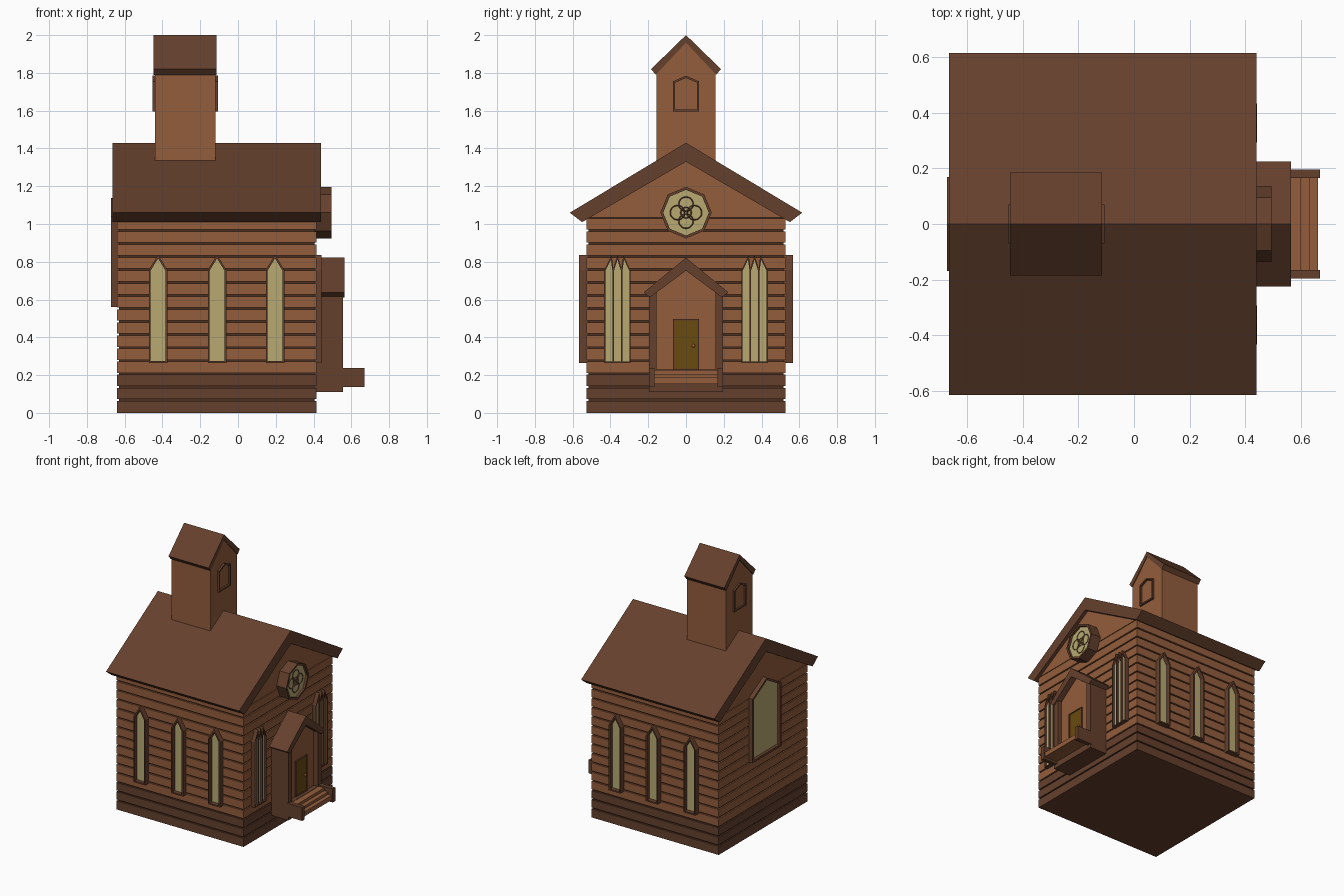
import bpy, math
from mathutils import Vector

if "Cube" in bpy.data.objects:
    bpy.data.objects.remove(bpy.data.objects["Cube"])


def material(name, r, g, b):
    m = bpy.data.materials.new(name)
    m.diffuse_color = (r, g, b, 1)
    m.use_nodes = True
    m.node_tree.nodes["Principled BSDF"].inputs["Base Color"].default_value = m.diffuse_color
    return m


WALL = material("wall_brown", .29, .11, .045)
DARK = material("dark_brown", .13, .051, .026)
SHADE = material("groove_brown", .07, .027, .014)
GLASS = material("pale_glass", .48, .40, .17)
DOOR = material("door_olive", .14, .07, .005)
KNOB = material("knob_orange", .5, .13, .01)


def mesh(name, verts, faces, mat):
    me = bpy.data.meshes.new(name)
    me.from_pydata(verts, [], faces)
    me.materials.append(mat)
    ob = bpy.data.objects.new(name, me)
    bpy.context.collection.objects.link(ob)
    import_fix(me)
    return ob


def import_fix(me):
    import bmesh
    bm = bmesh.new()
    bm.from_mesh(me)
    bmesh.ops.recalc_face_normals(bm, faces=bm.faces)
    bm.to_mesh(me)
    bm.free()


def place(axis, p, d):
    # axis X: profile is (y, z); axis Y: profile is (x, z)
    return (d, p[0], p[1]) if axis == 'X' else (p[0], d, p[1])


def prism(name, pts, axis, a, b, mat):
    n = len(pts)
    verts = [place(axis, p, d) for d in (a, b) for p in pts]
    faces = [list(range(n)), list(range(n, 2 * n))]
    faces += [[i, (i + 1) % n, n + (i + 1) % n, n + i] for i in range(n)]
    return mesh(name, verts, faces, mat)


def box(name, x, y, z, mat):
    return prism(name, [(y[0], z[0]), (y[1], z[0]), (y[1], z[1]), (y[0], z[1])], 'X', *x, mat)


def inset(pts, d):
    # offset a convex counter-clockwise outline inwards
    out = []
    for i, p in enumerate(pts):
        p = Vector(p)
        e1 = (p - Vector(pts[i - 1])).normalized()
        e2 = (Vector(pts[(i + 1) % len(pts)]) - p).normalized()
        n1, n2 = Vector((-e1.y, e1.x)), Vector((-e2.y, e2.x))
        out.append(tuple(p + (n1 + n2) * d / (1 + n1.dot(n2))))
    return out


def frame(name, pts, d, axis, a, b, mat):
    n, inner = len(pts), inset(pts, d)
    verts = [place(axis, p, q) for q in (a, b) for ring in (pts, inner) for p in ring]
    faces = []
    for i in range(n):
        j = (i + 1) % n
        for r, s in ((0, n), (n, 3 * n), (3 * n, 2 * n), (2 * n, 0)):
            faces.append([r + i, r + j, s + j, s + i])
    return mesh(name, verts, faces, mat)


def window(name, pts, d, axis, wall, glass, front):
    frame(name + "_frame", pts, d, axis, wall, front, DARK)
    prism(name + "_glass", inset(pts, d * .9), axis, wall, glass, GLASS)


def lancet(c, w, z0, shoulder, apex, lean=0):
    return [(c - w, z0), (c + w, z0), (c + w, shoulder), (c + lean, apex), (c - w, shoulder)]


def gable_roof(name, x, apex, under, eave, tip):
    pts = [(0, apex), (-eave[0], eave[1]), (-tip[0], tip[1]), (0, under), tip, eave]
    # two slabs, one per slope
    for side, s in (("left", -1), ("right", 1)):
        prism(f"{name}_{side}", [(0, under), (s * tip[0], tip[1]), (s * eave[0], eave[1]), (0, apex)],
              'X', *x, DARK)


# body: grooved core with horizontal planks, darker at the foundation
box("wall_core", (-.63, .405), (-.516, .516), (.004, 1.035), SHADE)
ROW = .069
for k in range(15):
    low = k * ROW + (.005 if k else 0)
    box("foundation_plank" if k < 3 else "wall_plank", (-.64, .415), (-.527, .527),
        (low, (k + 1) * ROW - .005), DARK if k < 3 else WALL)
prism("gable_wall", [(-.515, 1.035), (.515, 1.035), (0, 1.37)], 'X', -.64, .415, WALL)
gable_roof("main_roof", (-.665, .44), 1.43, 1.33, (.615, 1.06), (.55, 1.01))

# bell tower
prism("tower", [(-.157, 1.3), (.157, 1.3), (.157, 1.8), (0, 1.97), (-.157, 1.8)], 'X', -.44, -.12, WALL)
gable_roof("tower_roof", (-.447, -.115), 2.0, 1.96, (.185, 1.82), (.16, 1.79))
for side, a, b in (("front", -.125, -.106), ("back", -.435, -.452)):
    frame(f"tower_window_{side}", lancet(0, .07, 1.595, 1.755, 1.785), .011, 'X', a, b, DARK)

# side windows, three on each long wall
for s in (-1, 1):
    for x in (-.423, -.111, .196):
        window("side_window", lancet(x, .049, .265, .757, .837), .01, 'Y', s * .51, s * .535, s * .566)

# triple lancets beside the porch
for s in (-1, 1):
    for k in (-1, 0, 1):
        window("triple_window", lancet(s * .363 + k * .045, .025, .265, .755, .835, -k * .014), .007,
               'X', .40, .428, .443)

# large window on the back wall
window("back_window", lancet(0, .17, .56, 1.04, 1.137), .016, 'X', -.62, -.65, -.672)

# eight-sided rose window with ring tracery
octagon = [(.136 * math.cos(i * math.pi / 4), 1.06 + .136 * math.sin(i * math.pi / 4)) for i in range(8)]
window("rose_window", octagon, .014, 'X', .40, .478, .495)
rings = [(0, 0, .028)] + [(.045 * math.cos(a), .045 * math.sin(a), .038)
                          for a in (0, math.pi / 2, math.pi, 3 * math.pi / 2)]
for dy, dz, r in rings:
    bpy.ops.mesh.primitive_torus_add(location=(.479, dy, 1.06 + dz), rotation=(0, math.pi / 2, 0),
                                     major_radius=r, minor_radius=.003, major_segments=20, minor_segments=4)
    bpy.context.object.name = "rose_tracery"
    bpy.context.object.data.materials.append(DARK)

# porch: base, side walls, recessed panel and roof
box("porch_base", (.40, .555), (-.195, .195), (.11, .23), DARK)
for s in (-1, 1):
    box("porch_side_wall", (.40, .555), sorted((s * .155, s * .195)), (.23, .64), DARK)
prism("porch_panel", [(-.16, .225), (.16, .225), (.16, .64), (0, .77), (-.16, .64)], 'X', .40, .52, WALL)
gable_roof("porch_roof", (.40, .565), .822, .753, (.225, .637), (.19, .612))

# door with frame and knob
box("door", (.51, .526), (-.062, .062), (.232, .49), DOOR)
frame("door_frame", [(-.068, .228), (.068, .228), (.068, .497), (-.068, .497)], .007, 'X', .51, .531, DARK)
bpy.ops.mesh.primitive_uv_sphere_add(segments=10, ring_count=6, radius=.009, location=(.531, .04, .355))
bpy.context.object.name = "door_knob"
bpy.context.object.data.materials.append(KNOB)

# steps between two low side rails
for x, z in ((.60, .228), (.632, .207), (.662, .188)):
    box("step", (.54, x), (-.167, .167), (.154, z), WALL)
for s in (-1, 1):
    box("step_rail", (.54, .67), sorted((s * .166, s * .197)), (.137, .238), DARK)
